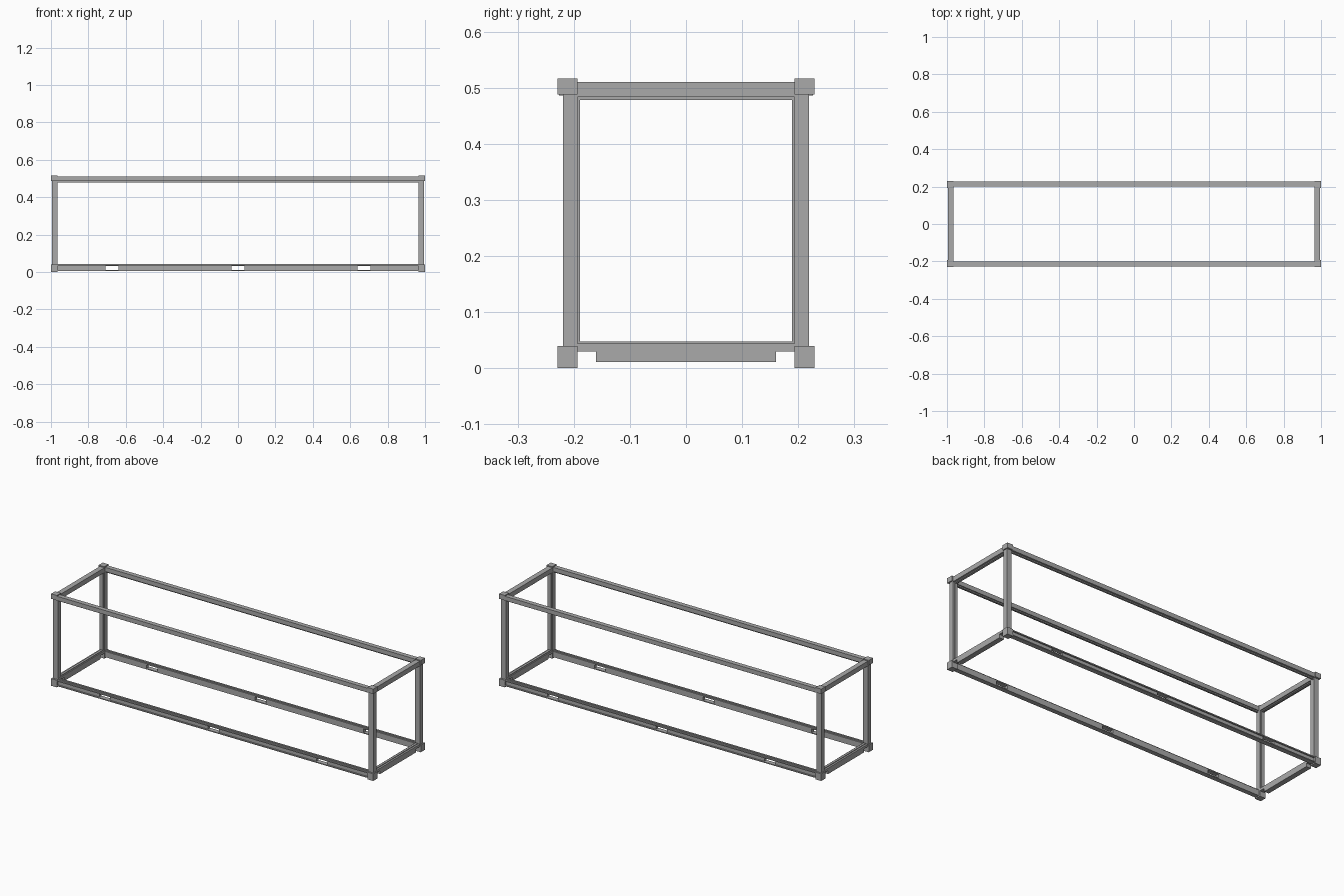
import bpy
import bmesh
from mathutils import Vector

cube = bpy.data.objects.get("Cube")
if cube:
    bpy.data.objects.remove(cube, do_unlink=True)

grey = bpy.data.materials.new("frame grey")
grey.use_nodes = True
colour = (0.4, 0.4, 0.4, 1)
grey.diffuse_color = colour
grey.node_tree.nodes["Principled BSDF"].inputs["Base Color"].default_value = colour


def part(name, boxes):
    """One object made of boxes given as (x0, x1, y0, y1, z0, z1)."""
    bm = bmesh.new()
    for x0, x1, y0, y1, z0, z1 in boxes:
        size = Vector((x1 - x0, y1 - y0, z1 - z0))
        middle = Vector((x0 + x1, y0 + y1, z0 + z1)) / 2
        made = bmesh.ops.create_cube(bm, size=1)["verts"]
        for v in made:
            v.co = middle + Vector(a * b for a, b in zip(v.co, size))
    mesh = bpy.data.meshes.new(name)
    bm.to_mesh(mesh)
    bm.free()
    mesh.materials.append(grey)
    obj = bpy.data.objects.new(name, mesh)
    bpy.context.collection.objects.link(obj)
    return obj


def mirrored(name, boxes, sx, sy):
    flip = lambda a, b, s: (a, b) if s > 0 else (-b, -a)
    part(name, [flip(*b[:2], sx) + flip(*b[2:4], sy) + b[4:] for b in boxes])


POST = 0.965      # inner face of the corner posts along the length
CORNER = 0.193    # inner face of the corner blocks across the width
SLOTS = (-0.674, 0, 0.674)
HALF_SLOT = 0.034

# Corner blocks and posts with a thin inner lip
for sx, end in ((-1, "right"), (1, "left")):
    for sy, side in ((-1, "front"), (1, "back")):
        label = f"{side}_{end}"
        mirrored(f"bottom_corner_{label}",
                 [(POST, 1, CORNER, 0.229, 0, 0.04)], sx, sy)
        mirrored(f"top_corner_{label}",
                 [(POST, 1, CORNER, 0.229, 0.488, 0.516)], sx, sy)
        mirrored(f"post_{label}",
                 [(POST, 0.994, CORNER, 0.219, 0.04, 0.488),
                  (POST + 0.006, 0.984, 0.189, CORNER, 0.04, 0.488)], sx, sy)

# End frames: header with lip, sill with lip and dropped skirt
for sx, end in ((-1, "right"), (1, "left")):
    mirrored(f"end_header_{end}",
             [(POST, 0.994, -CORNER, CORNER, 0.483, 0.51),
              (POST + 0.006, 0.984, -0.189, 0.189, 0.478, 0.483)], sx, 1)
    mirrored(f"end_sill_{end}",
             [(POST, 0.994, -CORNER, CORNER, 0.03, 0.044),
              (POST + 0.006, 0.984, -0.189, 0.189, 0.044, 0.048),
              (POST, 0.994, -0.16, 0.16, 0.011, 0.03)], sx, 1)

# Long rails: plain tube with lip on top, slotted channel at the bottom
edges = [-POST]
for s in SLOTS:
    edges += [s - HALF_SLOT, s + HALF_SLOT]
edges.append(POST)
for sy, side in ((-1, "front"), (1, "back")):
    mirrored(f"top_rail_{side}",
             [(-POST, POST, 0.2, 0.226, 0.486, 0.51),
              (-POST, POST, 0.206, 0.216, 0.48, 0.486)], 1, sy)
    webs = [(a, b, 0.2, 0.219, 0.011, 0.032)
            for a, b in zip(edges[::2], edges[1::2])]
    mirrored(f"bottom_rail_{side}",
             webs + [(-POST, POST, 0.2, 0.226, 0.032, 0.038),
                     (-POST, POST, 0.206, 0.216, 0.038, 0.044),
                     (-POST, POST, 0.2, 0.226, 0.006, 0.011)], 1, sy)
